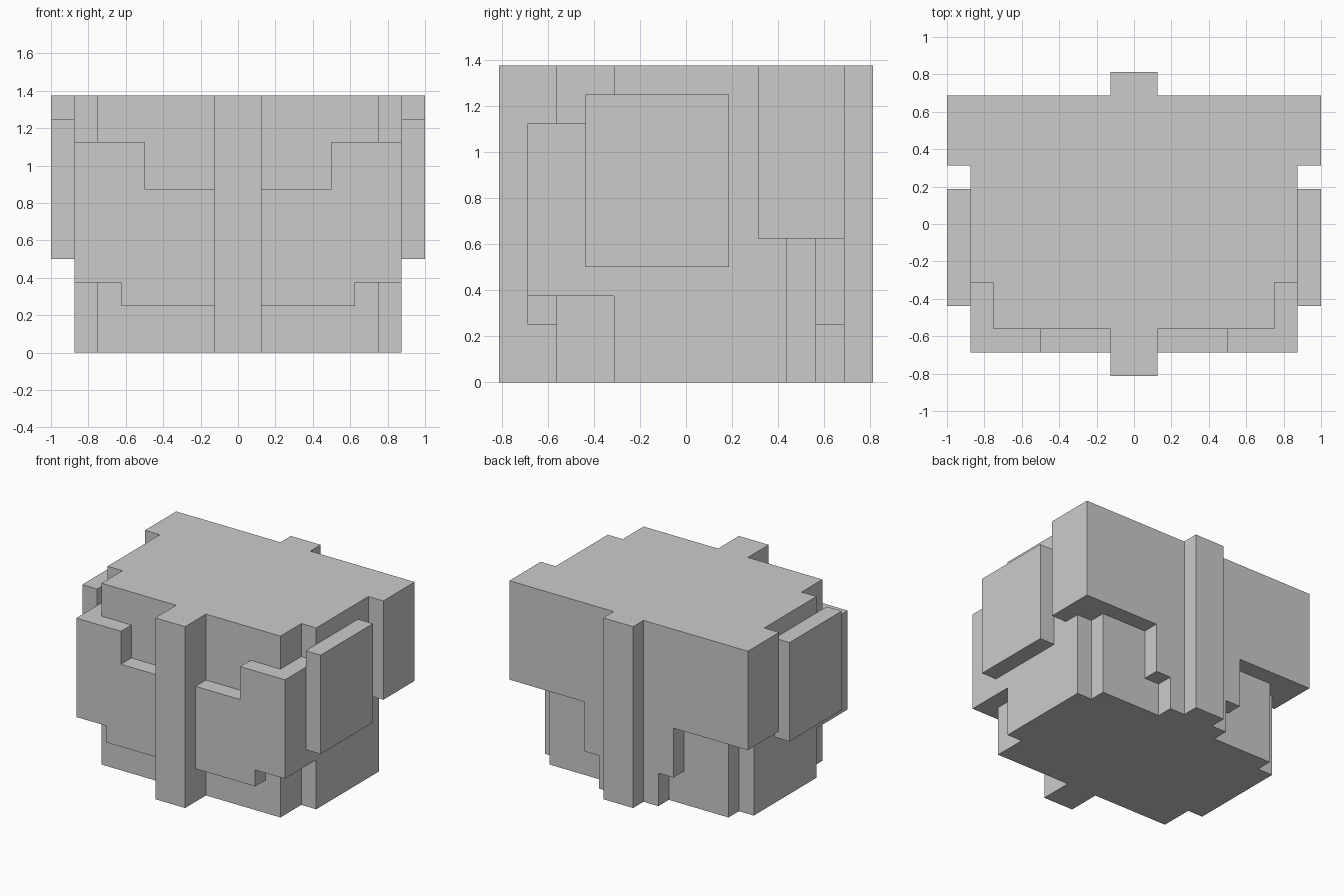
import bpy, bmesh
from mathutils import Vector

if "Cube" in bpy.data.objects:
    bpy.data.objects.remove(bpy.data.objects["Cube"])

U = 1 / 16  # all dimensions sit on a sixteenth grid


def prism(name, pts, axis, lo, hi, mirror=False):
    """Extrude a profile: axis 'z' takes (x, y) points, axis 'y' takes (x, z) points."""
    def place(a, b, c):
        return Vector((a, b, c) if axis == 'z' else (a, c, b)) * U
    bm = bmesh.new()
    face = bm.faces.new([bm.verts.new(place(a, b, lo)) for a, b in pts])
    ext = bmesh.ops.extrude_face_region(bm, geom=[face], use_keep_orig=True)
    top = [g for g in ext['geom'] if isinstance(g, bmesh.types.BMVert)]
    bmesh.ops.translate(bm, verts=top, vec=place(0, 0, hi - lo))
    bmesh.ops.recalc_face_normals(bm, faces=bm.faces)
    mesh = bpy.data.meshes.new(name)
    bm.to_mesh(mesh)
    bm.free()
    obj = bpy.data.objects.new(name, mesh)
    bpy.context.collection.objects.link(obj)
    if mirror:
        mod = obj.modifiers.new("Mirror", 'MIRROR')
        mod.use_mirror_merge = False
    return obj


def both(pts):
    """Complete a right-half outline symmetrically."""
    return pts + [(-a, b) for a, b in reversed(pts)]


def rect(a0, b0, a1, b1):
    return [(a0, b0), (a1, b0), (a1, b1), (a0, b1)]


# Notched central body
prism("body_core", both([(12, -9), (12, -5), (14, -5), (14, 7), (12, 7), (12, 9)]), 'z', 0, 22)

# Full-height ribs, front and back
prism("front_rib", rect(-2, -13, 2, -9), 'z', 0, 22)
prism("back_rib", rect(-2, 9, 2, 13), 'z', 0, 22)

# Stepped front panels and the pieces wrapping round the corners
prism("front_panels", [(2, 4), (10, 4), (10, 6), (14, 6), (14, 18), (8, 18), (8, 14), (2, 14)],
      'y', -11, -9, mirror=True)
prism("corner_wraps", rect(12, -9, 14, -5), 'z', 6, 18, mirror=True)

# Raised plates on the sides
prism("side_plates", rect(14, -7, 16, 3), 'z', 8, 20, mirror=True)

# Upper rear blocks wrapping round the back corners
prism("rear_upper_blocks",
      [(14, 5), (16, 5), (16, 11), (2, 11), (2, 9), (12, 9), (12, 7), (14, 7)],
      'z', 10, 22, mirror=True)

# Stepped pieces below the rear blocks, beside the back rib
prism("rear_lower_steps", [(2, 0), (4, 0), (4, 4), (6, 4), (6, 10), (2, 10)],
      'y', 9, 11, mirror=True)
